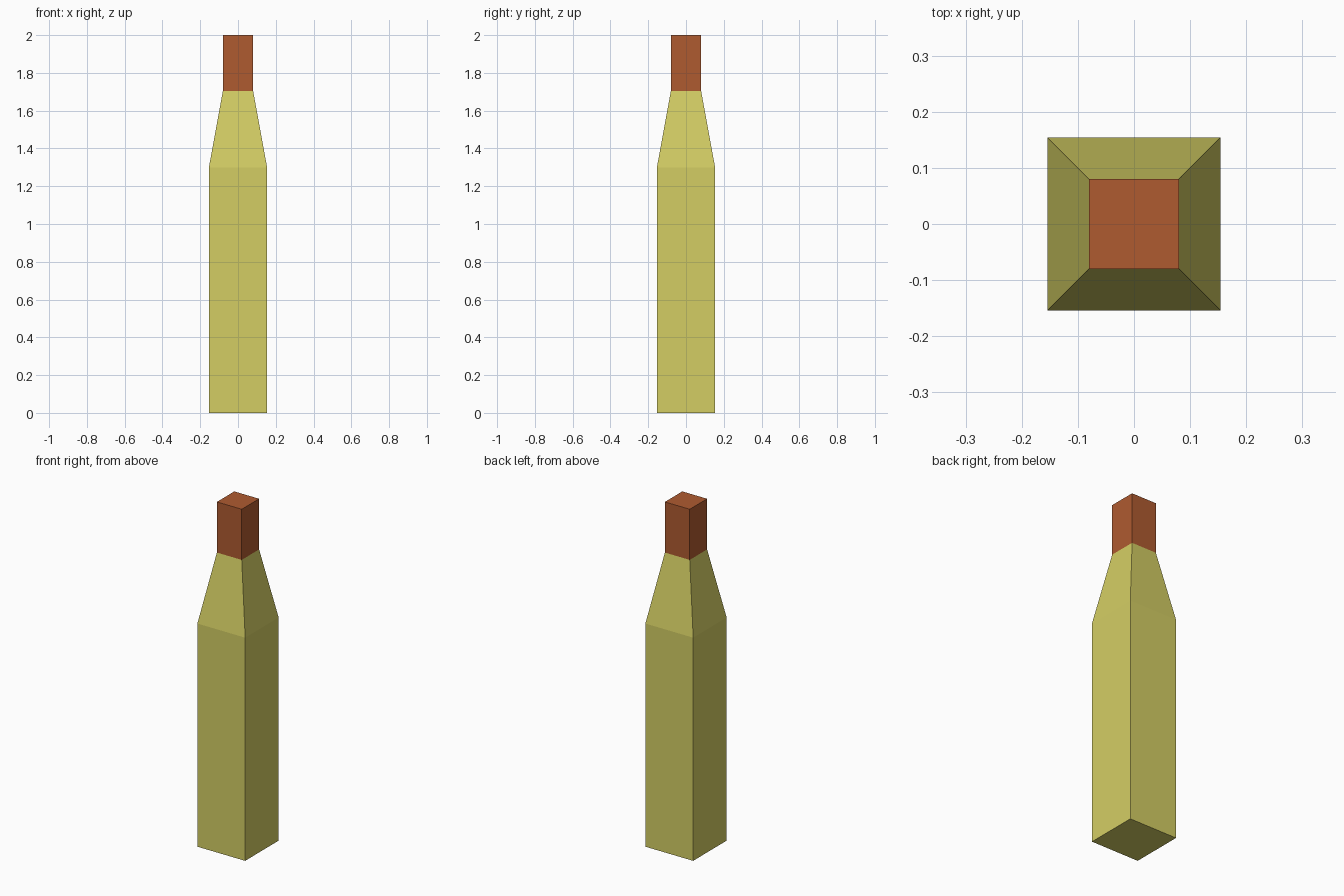
import bpy, bmesh

if "Cube" in bpy.data.objects:
    bpy.data.objects.remove(bpy.data.objects["Cube"])


def material(name, srgb):
    m = bpy.data.materials.new(name)
    lin = [((c / 255 + 0.055) / 1.055) ** 2.4 for c in srgb]
    m.diffuse_color = (*lin, 1)
    m.use_nodes = True
    m.node_tree.nodes["Principled BSDF"].inputs["Base Color"].default_value = m.diffuse_color
    return m


glass = material("yellow_green_glass", (212, 206, 100))
foil = material("rust_foil", (175, 91, 48))

# Square bottle: (half width, height) profile from base to top
PROFILE = [(0.154, 0.0), (0.154, 1.30), (0.08, 1.705), (0.08, 2.0)]
CORNERS = [(-1, -1), (1, -1), (1, 1), (-1, 1)]

bm = bmesh.new()
rings = [[bm.verts.new((x * r, y * r, z)) for x, y in CORNERS] for r, z in PROFILE]
for low, high in zip(rings, rings[1:]):
    for i in range(4):
        j = (i + 1) % 4
        bm.faces.new((low[i], low[j], high[j], high[i]))
bm.faces.new(rings[0][::-1])
bm.faces.new(rings[-1])

# Foil colour on everything above the shoulder
for f in bm.faces:
    f.material_index = int(f.calc_center_median().z > 1.71)

mesh = bpy.data.meshes.new("bottle")
bm.to_mesh(mesh)
bm.free()
mesh.materials.append(glass)
mesh.materials.append(foil)
bottle = bpy.data.objects.new("bottle", mesh)
bpy.context.collection.objects.link(bottle)
